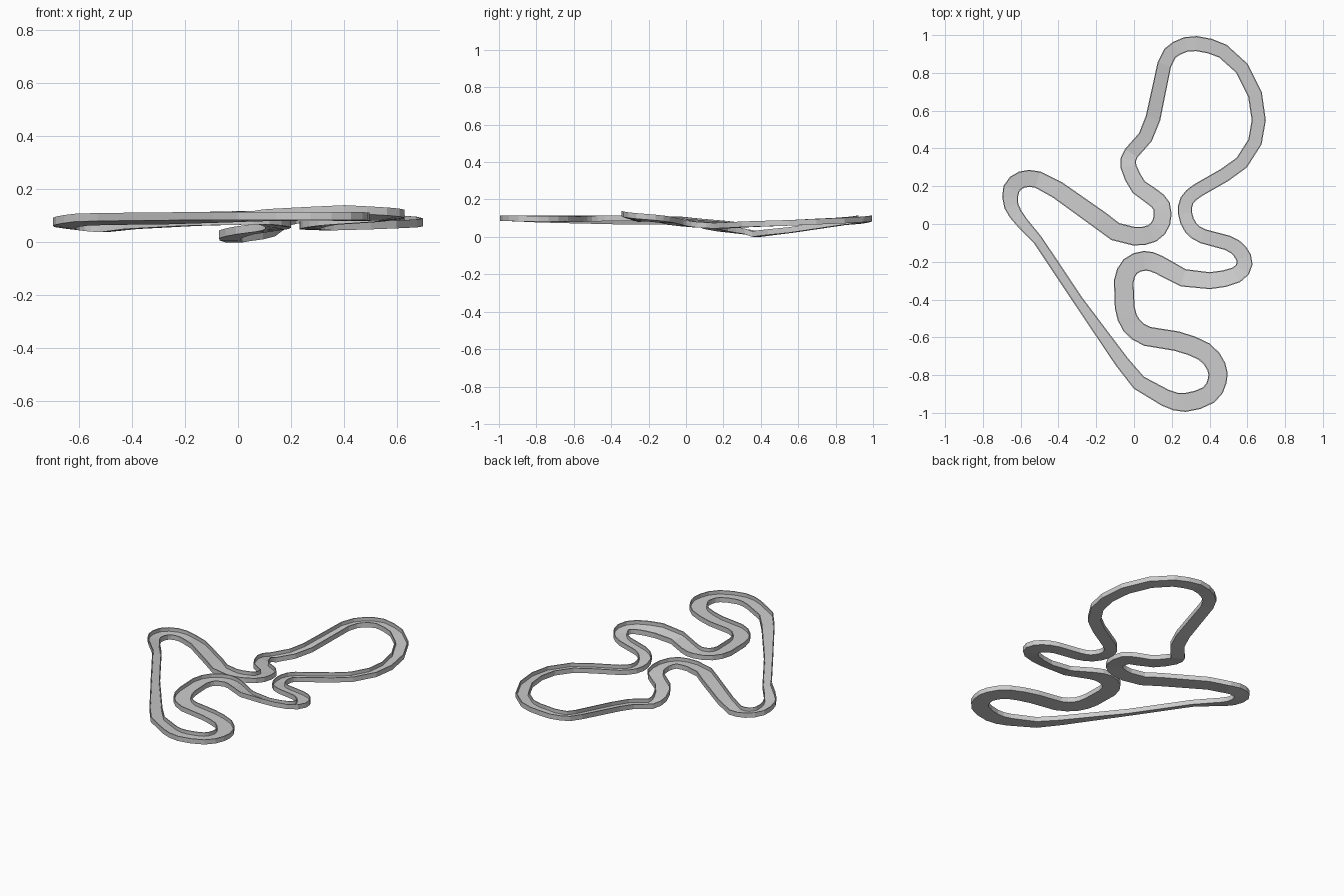
import bpy, bmesh
from mathutils import Vector

if "Cube" in bpy.data.objects:
    bpy.data.objects.remove(bpy.data.objects["Cube"])

# Centre line in plan, clockwise from the top of the big loop
PATH = [(.33, .96), (.47, .92), (.57, .83), (.64, .69), (.66, .555), (.64, .44),
        (.57, .33), (.48, .265), (.34, .185), (.28, .13), (.27, .06), (.30, -.015),
        (.365, -.06), (.495, -.095), (.56, -.14), (.585, -.205), (.54, -.265),
        (.40, -.295), (.26, -.28), (.13, -.21), (.055, -.19), (-.02, -.22),
        (-.055, -.30), (-.05, -.435), (-.015, -.53), (.07, -.59), (.225, -.615),
        (.37, -.67), (.435, -.75), (.44, -.825), (.395, -.90), (.27, -.94),
        (.165, -.915), (.025, -.835), (-.065, -.725), (-.30, -.395), (-.51, -.08),
        (-.595, .015), (-.65, .10), (-.65, .19), (-.595, .24), (-.51, .24),
        (-.405, .185), (-.18, .025), (-.10, -.035), (0, -.06), (.095, -.045),
        (.145, .015), (.145, .10), (.095, .15), (.025, .20), (-.03, .31),
        (-.015, .38), (.06, .465), (.10, .565), (.16, .85), (.225, .935)]

# Path index: underside height, width, and how far the left edge is raised
KEYS = [(0, .085, .08, 0), (4, .06, .075, 0), (8, .045, .075, 0), (10, .05, .075, 0),
        (13, .075, .08, 0), (15, .088, .085, .01), (17, .095, .09, .03), (20, .088, .105, 0),
        (26, .08, .105, 0), (31, .085, .1, 0), (34, .08, .075, .01), (35, .075, .053, .015),
        (36, .073, .053, .015), (37, .07, .065, .015), (39, .052, .09, .01), (41, .038, .09, 0),
        (43, .062, .1, 0), (46, .068, .097, 0), (48, .05, .095, 0), (50, .03, .09, 0),
        (52, 0, .08, 0), (54, .022, .08, 0), (55, .064, .075, 0), (57, .085, .08, 0)]
WALL_H, WALL_T, FLOOR_H = .03, .006, .008


def keyed(t):
    for a, b in zip(KEYS, KEYS[1:]):
        if t <= b[0]:
            f = (t - a[0]) / (b[0] - a[0])
            return [p + (q - p) * f for p, q in zip(a[1:], b[1:])]


# Add a rounded midpoint wherever the path turns sharply
pts = [Vector(p) for p in PATH]
n = len(pts)
turn = [abs((pts[i] - pts[i - 1]).angle_signed(pts[(i + 1) % n] - pts[i])) for i in range(n)]
stations = []
for i in range(n):
    a, b, c, d = (pts[(i + k) % n] for k in (-1, 0, 1, 2))
    stations.append((b, i))
    if max(turn[i], turn[(i + 1) % n]) > .5 and (c - b).length < .2:
        stations.append(((9 * (b + c) - a - d) / 16, i + .5))

# Sweep the open channel section along the path
bm = bmesh.new()
rings = []
m = len(stations)
for i, (p, t) in enumerate(stations):
    before = (p - stations[i - 1][0]).normalized()
    after = (stations[(i + 1) % m][0] - p).normalized()
    tan = (before + after).normalized()
    left = Vector((-tan.y, tan.x))
    z, w, bank = keyed(t)
    h = w / 2
    section = [(-h, 0), (h, 0), (h, WALL_H), (h - WALL_T, WALL_H),
               (h - WALL_T, FLOOR_H), (WALL_T - h, FLOOR_H), (WALL_T - h, WALL_H), (-h, WALL_H)]
    rings.append([bm.verts.new((*(p + left * s), z + bank * s / w + v)) for s, v in section])
for i in range(m):
    r, q = rings[i], rings[(i + 1) % m]
    for k in range(8):
        j = (k + 1) % 8
        bm.faces.new((r[k], r[j], q[j], q[k]))

# Stand it on the ground and centre it
lo = [min(v.co[k] for v in bm.verts) for k in range(3)]
hi = [max(v.co[k] for v in bm.verts) for k in range(3)]
shift = Vector((-(lo[0] + hi[0]) / 2, -(lo[1] + hi[1]) / 2, -lo[2]))
bmesh.ops.translate(bm, verts=bm.verts, vec=shift)
bmesh.ops.recalc_face_normals(bm, faces=bm.faces)
mesh = bpy.data.meshes.new("race_track")
bm.to_mesh(mesh)
bm.free()
bpy.context.collection.objects.link(bpy.data.objects.new("race_track", mesh))
